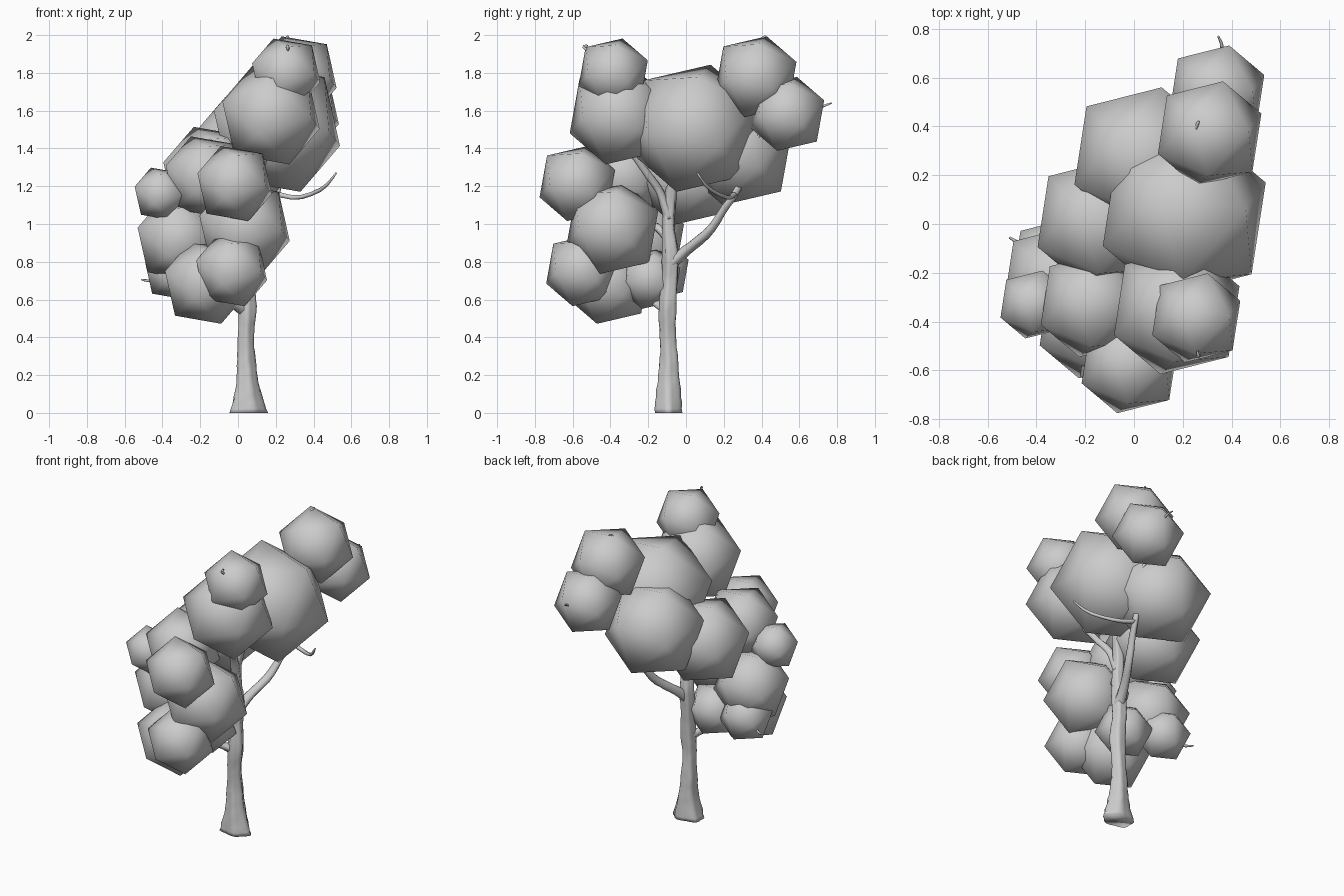
import bpy, bmesh, math, random
from mathutils import Vector, Matrix

random.seed(4)

# shared tilt of every leaf clump (icosahedron pole p, neighbour direction q)
p = Vector((0.68, 0.05, 0.73)).normalized()
q = Vector((0.60, 0.33, -0.58))
q = (q - p * q.dot(p)).normalized()
s = p.cross(q)
TILT = Matrix((q, s, p)).transposed().to_4x4()


def finish(name, bm):
    mesh = bpy.data.meshes.new(name)
    bm.to_mesh(mesh)
    bm.free()
    for f in mesh.polygons:
        f.use_smooth = True
    obj = bpy.data.objects.new(name, mesh)
    bpy.context.collection.objects.link(obj)
    return obj


def clump(name, x, y, z, r):
    bm = bmesh.new()
    bmesh.ops.create_icosphere(bm, subdivisions=1, radius=r,
                               matrix=Matrix.Translation((x, y, z)) @ TILT)
    return finish(name, bm)


def spline(pts, t):
    """Catmull-Rom through (x, y, z, radius) points."""
    n = len(pts) - 1
    i = min(int(t * n), n - 1)
    u = t * n - i
    P = [Vector(pts[max(0, min(n, i + k))]) for k in (-1, 0, 1, 2)]
    return 0.5 * (2 * P[1] + (P[2] - P[0]) * u
                  + (2 * P[0] - 5 * P[1] + 4 * P[2] - P[3]) * u * u
                  + (3 * P[1] - P[0] - 3 * P[2] + P[3]) * u ** 3)


def limb(name, pts, sides=10, steps=16, flute=0.1, lobes=3, rough=0.06):
    """Gnarled tube along a path, with fluted cross-section."""
    bm = bmesh.new()
    rings = []
    for k in range(steps + 1):
        t = k / steps
        c = spline(pts, t)
        d = (spline(pts, min(1, t + 0.02)) - spline(pts, max(0, t - 0.02))).to_3d()
        d = Vector((0, 0, 1)) if k == 0 and pts[0][2] == 0 else d.normalized()
        ref = Vector((1, 0, 0)) if abs(d.x) < 0.9 else Vector((0, 1, 0))
        v = d.cross(ref).normalized()
        u = v.cross(d)
        ring = []
        for j in range(sides):
            a = 2 * math.pi * j / sides
            r = c[3] * (1 + flute * math.cos(lobes * a + 3 * t)
                        + (random.uniform(-rough, rough) if k else 0))
            ring.append(bm.verts.new(c.to_3d() + (u * math.cos(a) + v * math.sin(a)) * r))
        rings.append(ring)
    for a, b in zip(rings, rings[1:]):
        for j in range(sides):
            bm.faces.new((a[j], a[(j + 1) % sides], b[(j + 1) % sides], b[j]))
    bm.faces.new(rings[0][::-1])
    bm.faces.new(rings[-1])
    bmesh.ops.recalc_face_normals(bm, faces=bm.faces)
    return finish(name, bm)


# leaf clumps: x, y, z, radius
clumps = [
    (0.255, -0.385, 1.80, 0.20), (0.175, -0.355, 1.575, 0.285),
    (0.206, 0.04, 1.507, 0.37), (0.31, 0.37, 1.78, 0.235),
    (0.34, 0.535, 1.583, 0.215), (0.04, 0.272, 1.387, 0.315),
    (-0.138, 0.006, 1.255, 0.285), (-0.17, -0.33, 1.25, 0.235),
    (0.035, -0.39, 0.977, 0.265), (-0.018, -0.576, 1.214, 0.218),
    (-0.034, -0.55, 0.754, 0.208), (-0.17, -0.413, 0.69, 0.24),
    (-0.315, -0.23, 0.92, 0.24), (-0.41, -0.33, 1.16, 0.152),
    (-0.34, -0.14, 0.754, 0.168), (-0.08, -0.19, 0.71, 0.175),
]
for i, c in enumerate(clumps):
    clump(f"leaf_clump_{i + 1}", *c)

# trunk with flared, fluted root
trunk = limb("trunk", [
    (0.05, -0.092, 0.0, 0.088), (0.048, -0.092, 0.14, 0.061),
    (0.042, -0.09, 0.28, 0.047), (0.042, -0.095, 0.42, 0.041),
    (0.05, -0.095, 0.56, 0.046), (0.045, -0.085, 0.70, 0.040),
    (0.05, -0.08, 0.84, 0.043), (0.052, -0.092, 0.98, 0.032),
    (0.05, -0.085, 1.12, 0.032), (0.10, -0.05, 1.32, 0.024)],
    sides=20, steps=40, flute=0.09, lobes=5, rough=0.05)
for v in trunk.data.vertices:
    if v.co.z < 0.15:  # root is wider across the front
        w = 1 - v.co.z / 0.15
        v.co.x = 0.05 + (v.co.x - 0.05) * (1 + 0.14 * w)
        v.co.y = -0.092 + (v.co.y + 0.092) * (1 - 0.2 * w)

# main branches
limb("back_branch", [(0.05, -0.09, 0.78, 0.035), (0.08, 0.0, 0.86, 0.027),
                     (0.14, 0.12, 0.96, 0.025), (0.18, 0.2, 1.08, 0.02),
                     (0.21, 0.27, 1.18, 0.018), (0.2, 0.31, 1.35, 0.014)])
limb("front_branch", [(0.05, -0.09, 1.03, 0.03), (0.07, -0.14, 1.17, 0.022),
                      (0.11, -0.21, 1.27, 0.02), (0.16, -0.30, 1.40, 0.016)])
limb("low_branch", [(0.045, -0.09, 0.53, 0.03), (0.0, -0.13, 0.56, 0.024),
                    (-0.08, -0.20, 0.61, 0.02), (-0.17, -0.3, 0.68, 0.016)])
limb("side_branch", [(0.045, -0.09, 0.92, 0.026), (0.02, -0.17, 0.99, 0.02),
                     (0.03, -0.3, 1.0, 0.015)])

# thin twigs
twigs = [
    [(0.20, 0.26, 1.16, 0.015), (0.32, 0.22, 1.14, 0.012),
     (0.45, 0.12, 1.19, 0.01), (0.52, 0.06, 1.27, 0.005)],
    [(0.25, -0.45, 1.88, 0.008), (0.26, -0.51, 1.91, 0.008),
     (0.265, -0.545, 1.94, 0.007), (0.26, -0.52, 1.945, 0.004)],
    [(0.24, 0.36, 1.93, 0.01), (0.25, 0.385, 1.97, 0.009), (0.265, 0.42, 1.995, 0.005)],
    [(0.35, 0.68, 1.60, 0.008), (0.36, 0.73, 1.625, 0.007), (0.345, 0.77, 1.64, 0.004)],
    [(-0.42, -0.11, 0.71, 0.01), (-0.47, -0.08, 0.70, 0.008), (-0.51, -0.055, 0.705, 0.005)],
    [(0.24, 0.40, 1.50, 0.012), (0.25, 0.38, 1.46, 0.01), (0.26, 0.37, 1.43, 0.005)],
]
for i, t in enumerate(twigs):
    limb(f"twig_{i + 1}", t, sides=6, steps=8)
